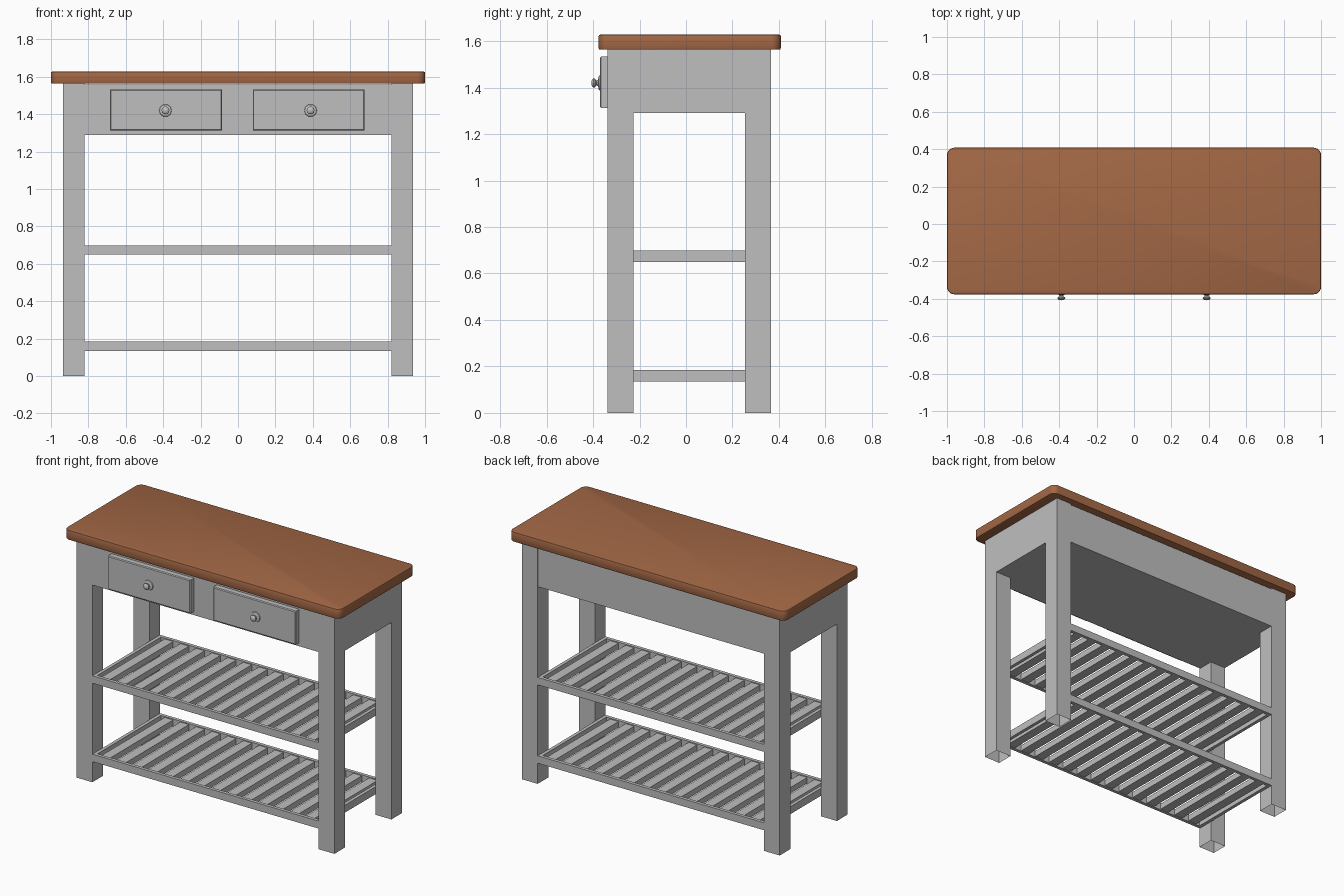
import bpy, bmesh, math
from mathutils import Matrix

if "Cube" in bpy.data.objects:
    bpy.data.objects.remove(bpy.data.objects["Cube"])


def material(name, rgb):
    m = bpy.data.materials.new(name)
    m.diffuse_color = (*rgb, 1)
    m.use_nodes = True
    m.node_tree.nodes["Principled BSDF"].inputs["Base Color"].default_value = m.diffuse_color
    return m


GREY = material("grey_paint", (0.52, 0.52, 0.52))
WOOD = material("brown_wood", (0.366, 0.138, 0.060))


def finish(bm, name, mat, smooth=False):
    bmesh.ops.recalc_face_normals(bm, faces=bm.faces)
    me = bpy.data.meshes.new(name)
    bm.to_mesh(me)
    bm.free()
    me.materials.append(mat)
    ob = bpy.data.objects.new(name, me)
    bpy.context.collection.objects.link(ob)
    if smooth:
        bpy.ops.object.select_all(action='DESELECT')
        ob.select_set(True)
        bpy.context.view_layer.objects.active = ob
        bpy.ops.object.shade_smooth_by_angle(angle=math.radians(35))
    return ob


def box_mesh(x, y, z):
    """Box from (min, max) pairs."""
    bm = bmesh.new()
    size = [b - a for a, b in (x, y, z)]
    mid = [(a + b) / 2 for a, b in (x, y, z)]
    bmesh.ops.create_cube(bm, size=1, matrix=Matrix.Translation(mid) @ Matrix.Diagonal((*size, 1)))
    return bm


def box(name, x, y, z, mat=GREY):
    return finish(box_mesh(x, y, z), name, mat)


LEG_IN, LEG_OUT = 0.82, 0.935
FRONT, BACK = -0.337, 0.365
APRON_Z, TOP_Z = 1.29, 1.563

# Worktop with rounded corners and softened rims
bm = box_mesh((-1, 1), (-0.376, 0.408), (TOP_Z, 1.628))
corners = [e for e in bm.edges if abs(e.verts[0].co.z - e.verts[1].co.z) > 0.01]
bmesh.ops.bevel(bm, geom=corners, offset=0.04, segments=6, profile=0.5, affect='EDGES')
rims = [e for e in bm.edges if abs(e.verts[0].co.z - e.verts[1].co.z) < 0.001]
bmesh.ops.bevel(bm, geom=rims, offset=0.007, segments=2, profile=0.5, affect='EDGES')
finish(bm, "worktop", WOOD, smooth=True)

# Side frames: an upside-down U profile makes two legs and the side panel, open at the feet
for side, s in (("left", -1), ("right", 1)):
    bm = bmesh.new()
    outline = [(FRONT, 0), (FRONT, TOP_Z), (BACK, TOP_Z), (BACK, 0),
               (0.253, 0), (0.253, APRON_Z), (-0.227, APRON_Z), (-0.227, 0)]
    face = bm.faces.new([bm.verts.new((s * LEG_IN, y, z)) for y, z in outline])
    ext = bmesh.ops.extrude_face_region(bm, geom=[face], use_keep_orig=True)
    moved = [v for v in ext["geom"] if isinstance(v, bmesh.types.BMVert)]
    bmesh.ops.translate(bm, verts=moved, vec=(s * (LEG_OUT - LEG_IN), 0, 0))
    bmesh.ops.recalc_face_normals(bm, faces=bm.faces)
    feet = [f for f in bm.faces if all(v.co.z < 0.001 for v in f.verts)]
    bmesh.ops.delete(bm, geom=feet, context='FACES_ONLY')
    finish(bm, side + "_leg_frame", GREY)

# Drawer case between the frames
box("drawer_case", (-LEG_IN, LEG_IN), (FRONT + 0.004, BACK - 0.004), (APRON_Z, 1.558))

# Drawer fronts and turned knobs
KNOB = [(0.034, 0), (0.032, 0.004), (0.013, 0.008), (0.010, 0.015),
        (0.020, 0.021), (0.021, 0.028), (0.015, 0.034), (0, 0.037)]
for side, s in (("left", -1), ("right", 1)):
    cx = -0.385 if s < 0 else 0.378
    bm = box_mesh((cx - 0.299, cx + 0.299), (-0.371, FRONT + 0.01), (1.313, 1.533))
    front = [e for e in bm.edges if all(v.co.y < -0.37 for v in e.verts)]
    bmesh.ops.bevel(bm, geom=front, offset=0.005, segments=1, affect='EDGES')
    finish(bm, side + "_drawer_front", GREY)

    bm = bmesh.new()
    pts = [bm.verts.new((r, -d, 0)) for r, d in KNOB]
    edges = [bm.edges.new(p) for p in zip(pts, pts[1:])]
    bmesh.ops.spin(bm, geom=pts + edges, cent=(0, 0, 0), axis=(0, 1, 0),
                   angle=math.tau, steps=10, use_duplicate=False)
    bmesh.ops.remove_doubles(bm, verts=bm.verts, dist=0.0005)
    bmesh.ops.translate(bm, verts=bm.verts, vec=(s * 0.388, -0.371, 1.42))
    finish(bm, side + "_drawer_knob", GREY, smooth=True)

# Slatted shelves: four rails and a row of cross slats
RAIL = 0.022
SLATS = 14
for level, z0 in (("lower", 0.135), ("middle", 0.649)):
    z = (z0, z0 + 0.049)
    box(level + "_shelf_front_rail", (-LEG_IN, LEG_IN), (FRONT, FRONT + RAIL), z)
    box(level + "_shelf_back_rail", (-LEG_IN, LEG_IN), (BACK - RAIL, BACK), z)
    for side, s in (("left", -1), ("right", 1)):
        xs = sorted((s * LEG_IN, s * (LEG_IN - RAIL)))
        box(f"{level}_shelf_{side}_rail", xs, (FRONT + RAIL, BACK - RAIL), z)
    pitch = 2 * (LEG_IN - RAIL) / SLATS
    for i in range(SLATS):
        c = (i + 0.5) * pitch - (LEG_IN - RAIL)
        box(f"{level}_shelf_slat_{i + 1}", (c - 0.031, c + 0.031),
            (FRONT + RAIL, BACK - RAIL), (z0 + 0.004, z0 + 0.043))
